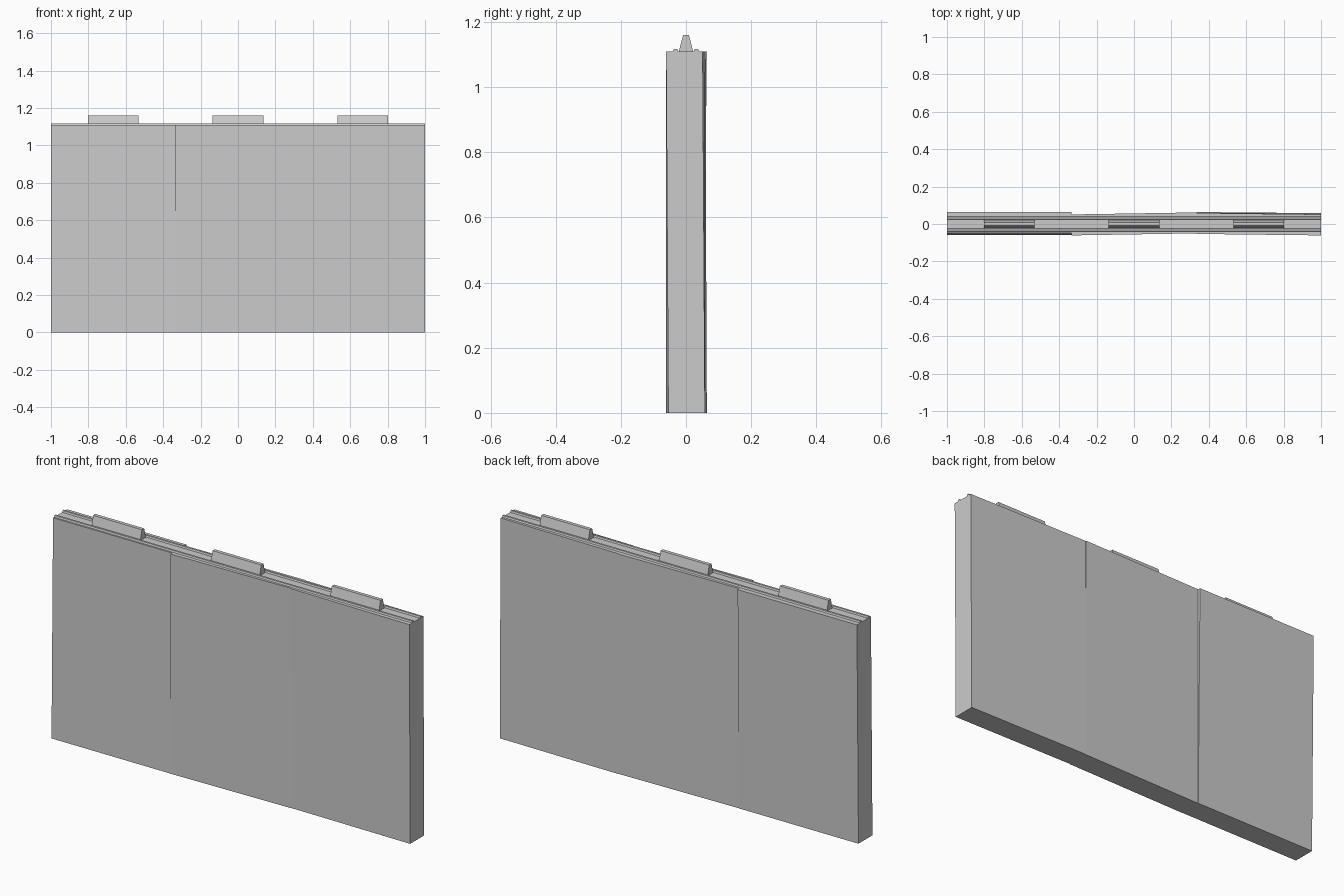
import bpy
import bmesh

cube = bpy.data.objects.get("Cube")
if cube:
    bpy.data.objects.remove(cube)

grey = bpy.data.materials.new("plain grey")
grey.use_nodes = True
colour = (0.6, 0.6, 0.6, 1)
grey.diffuse_color = colour
grey.node_tree.nodes["Principled BSDF"].inputs["Base Color"].default_value = colour

HALF = 0.056      # half of the wall thickness
LEDGE = 1.11      # height of the outer ledges
RAIL = 1.118      # height of the two low rails
PEAK = 1.16       # height of the locking teeth


def prism(name, x0, x1, start, end):
    """Join two matching (y, z) outlines into a closed solid along x."""
    bm = bmesh.new()
    a = [bm.verts.new((x0, y, z)) for y, z in start]
    b = [bm.verts.new((x1, y, z)) for y, z in end]
    bm.faces.new(a)
    bm.faces.new(b[::-1])
    for i in range(len(a)):
        j = (i + 1) % len(a)
        bm.faces.new((a[i], b[i], b[j], a[j]))
    bmesh.ops.recalc_face_normals(bm, faces=bm.faces)
    mesh = bpy.data.meshes.new(name)
    bm.to_mesh(mesh)
    bm.free()
    mesh.materials.append(grey)
    obj = bpy.data.objects.new(name, mesh)
    bpy.context.collection.objects.link(obj)


def wall_outline(bottom, top):
    """Slab section with two rails and a groove on top, leaning from bottom to top."""
    crown = [(0.04, LEDGE), (0.037, RAIL), (0.027, RAIL), (0.024, LEDGE)]
    front = [(-y, z) for y, z in crown]
    return ([(bottom - HALF, 0), (top - HALF, LEDGE)] + front
            + crown[::-1] + [(top + HALF, LEDGE), (bottom + HALF, 0)])


# Panels: name, centre x, (bottom, top) offset in y at each end
panels = [
    ("right", -2 / 3, (-0.004, 0.008), (-0.004, 0.008)),
    ("middle", 0, (-0.005, -0.005), (0.006, 0.006)),
    ("left", 2 / 3, (0.008, 0.003), (0.002, -0.005)),
]
tooth = [(-0.022, LEDGE), (-0.009, PEAK), (0.009, PEAK), (0.022, LEDGE)]

for side, x, start, end in panels:
    prism(side + "_wall_panel", x - 1 / 3, x + 1 / 3,
          wall_outline(*start), wall_outline(*end))
    prism(side + "_locking_tooth", x - 0.136, x + 0.136, tooth, tooth)
